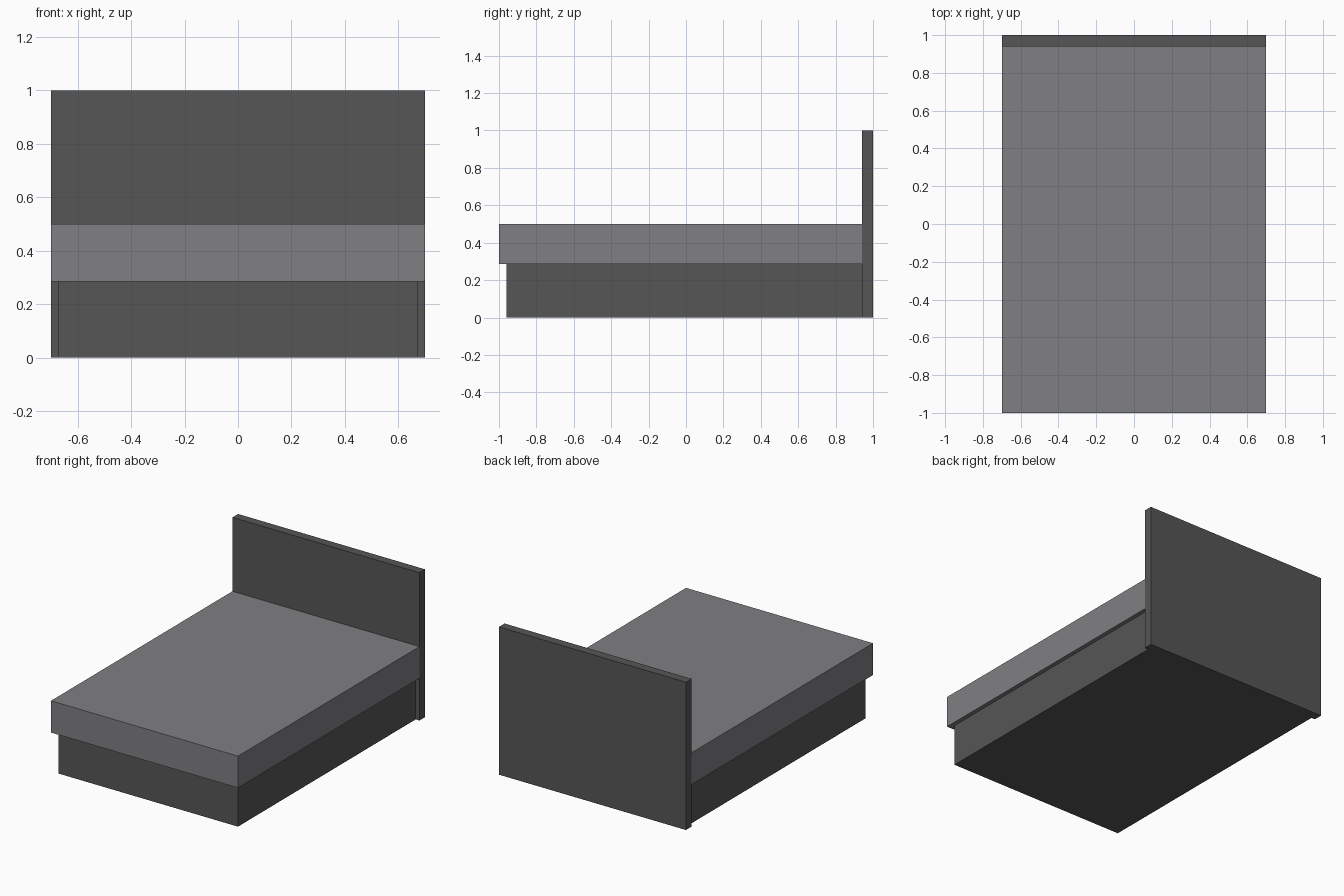
import bpy
import bmesh
from mathutils import Vector

cube = bpy.data.objects.get("Cube")
if cube:
    bpy.data.objects.remove(cube, do_unlink=True)


def make_material(name, rgb):
    mat = bpy.data.materials.new(name)
    mat.use_nodes = True
    colour = (*rgb, 1.0)
    mat.diffuse_color = colour
    mat.node_tree.nodes["Principled BSDF"].inputs["Base Color"].default_value = colour
    return mat


def make_box(name, low, high, mat):
    """Axis-aligned box between two opposite corners."""
    low, high = Vector(low), Vector(high)
    size, centre = high - low, (low + high) / 2
    bm = bmesh.new()
    bmesh.ops.create_cube(bm, size=1.0)
    bmesh.ops.scale(bm, vec=size, verts=bm.verts)
    mesh = bpy.data.meshes.new(name)
    bm.to_mesh(mesh)
    bm.free()
    mesh.materials.append(mat)
    obj = bpy.data.objects.new(name, mesh)
    obj.location = centre
    bpy.context.collection.objects.link(obj)
    return obj


dark_grey = make_material("dark grey", (0.093, 0.093, 0.095))
light_grey = make_material("light grey", (0.214, 0.211, 0.225))

HALF_WIDTH = 0.70
BASE_HALF = 0.672
MATTRESS_BOTTOM, MATTRESS_TOP = 0.285, 0.50
HEADBOARD_FRONT = 0.94

# Solid plinth, set in from the mattress edge at the foot and sides
make_box("bed_base", (-BASE_HALF, -0.96, 0), (BASE_HALF, HEADBOARD_FRONT, MATTRESS_BOTTOM), dark_grey)

# Mattress overhanging the plinth and butting against the headboard
make_box("mattress", (-HALF_WIDTH, -1, MATTRESS_BOTTOM), (HALF_WIDTH, HEADBOARD_FRONT, MATTRESS_TOP), light_grey)

# Upright headboard reaching down to the floor
make_box("headboard", (-HALF_WIDTH, HEADBOARD_FRONT, 0), (HALF_WIDTH, 1, 1), dark_grey)
